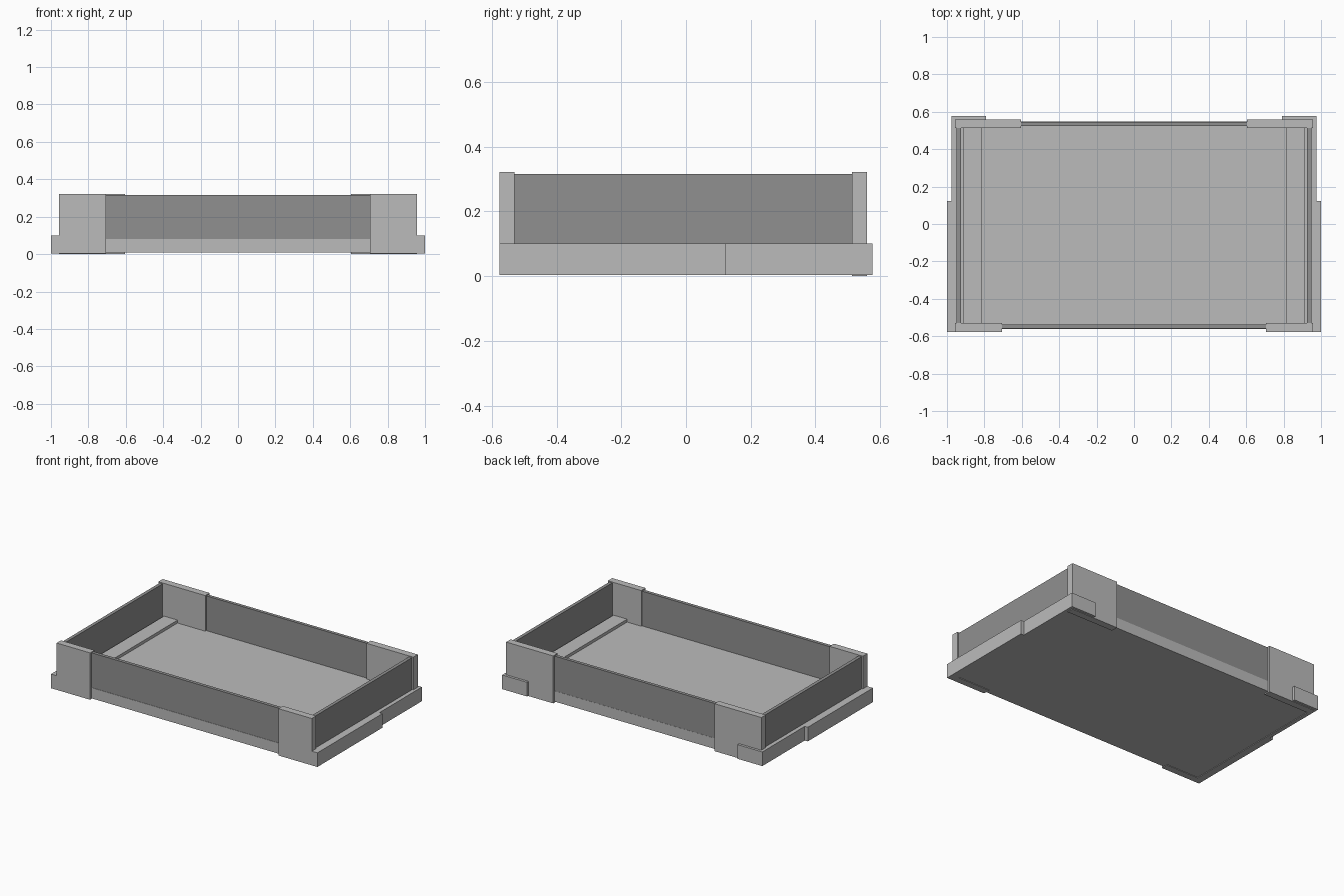
import bpy

# Remove the default cube
default = bpy.data.objects.get("Cube")
if default:
    bpy.data.objects.remove(default, do_unlink=True)


def material(name, value):
    mat = bpy.data.materials.new(name)
    mat.use_nodes = True
    color = (value, value, value, 1)
    mat.diffuse_color = color
    mat.node_tree.nodes["Principled BSDF"].inputs["Base Color"].default_value = color
    return mat


LIGHT = material("light grey", 0.5)
DARK = material("dark grey", 0.28)


def box(name, x, y, z, mat):
    """Flat-sided block spanning the given ranges."""
    spans = (x, y, z)
    bpy.ops.mesh.primitive_cube_add(size=1, location=[(a + b) / 2 for a, b in spans])
    obj = bpy.context.object
    obj.name = name
    obj.scale = [b - a for a, b in spans]
    bpy.ops.object.transform_apply(location=False, rotation=False, scale=True)
    obj.data.materials.append(mat)
    return obj


def pair(name, x, y, z, mat):
    """Matching blocks on the left and right sides."""
    box("left_" + name, x, y, z, mat)
    box("right_" + name, (-x[1], -x[0]), y, z, mat)


# Tray floor
box("floor", (-0.95, 0.95), (-0.562, 0.547), (0.008, 0.08), LIGHT)

# Thin wall panels
box("front_wall", (-0.94, 0.94), (-0.56, -0.537), (0.08, 0.316), DARK)
box("back_wall", (-0.94, 0.94), (0.524, 0.546), (0.08, 0.316), DARK)
pair("side_wall", (0.925, 0.948), (-0.54, 0.53), (0.08, 0.316), DARK)

# Corner posts
pair("front_post", (0.707, 0.958), (-0.577, -0.53), (0.004, 0.322), LIGHT)
pair("back_post", (0.605, 0.958), (0.513, 0.56), (0.0, 0.322), LIGHT)

# Side rails, stepped in towards the back, with a hook round the back corner
pair("front_rail", (0.95, 1.0), (-0.577, 0.122), (0.004, 0.1), LIGHT)
pair("back_rail", (0.95, 0.977), (0.122, 0.577), (0.004, 0.1), LIGHT)
pair("corner_hook", (0.79, 0.977), (0.55, 0.577), (0.004, 0.1), LIGHT)

# Raised runners along the floor
pair("floor_runner", (0.813, 0.915), (-0.535, 0.524), (0.08, 0.1), LIGHT)
